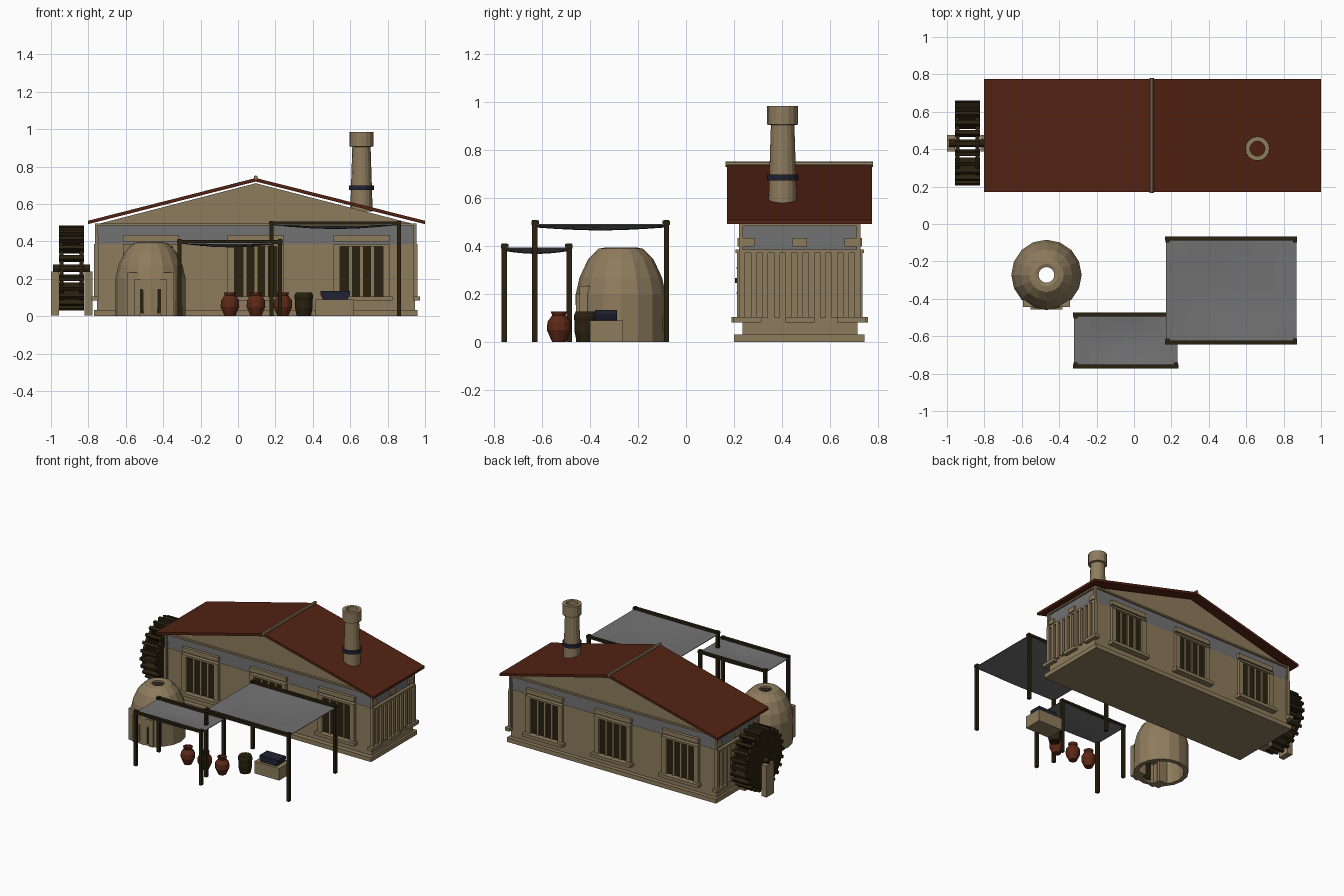
import bpy, bmesh, math
from mathutils import Matrix, Vector

if "Cube" in bpy.data.objects:
    bpy.data.objects.remove(bpy.data.objects["Cube"])


def mat(name, rgb):
    m = bpy.data.materials.new(name)
    m.diffuse_color = (*rgb, 1)
    m.use_nodes = True
    m.node_tree.nodes["Principled BSDF"].inputs["Base Color"].default_value = m.diffuse_color
    return m


TAN = mat("sandstone", (0.27, 0.20, 0.11))
RED = mat("roof_red", (0.085, 0.016, 0.006))
CLAY = mat("clay_red", (0.11, 0.022, 0.009))
WOOD = mat("dark_wood", (0.022, 0.015, 0.005))
GREY = mat("cloth_grey", (0.17, 0.17, 0.17))
NAVY = mat("iron_navy", (0.014, 0.016, 0.032))


def finish(name, bm, material):
    bmesh.ops.recalc_face_normals(bm, faces=bm.faces)
    me = bpy.data.meshes.new(name)
    bm.to_mesh(me)
    bm.free()
    me.materials.append(material)
    ob = bpy.data.objects.new(name, me)
    bpy.context.collection.objects.link(ob)
    return ob


def boxes(name, material, *specs):
    """Each spec is x0, x1, y0, y1, z0, z1."""
    bm = bmesh.new()
    for x0, x1, y0, y1, z0, z1 in specs:
        m = Matrix.Translation(((x0 + x1) / 2, (y0 + y1) / 2, (z0 + z1) / 2))
        m = m @ Matrix.Diagonal((x1 - x0, y1 - y0, z1 - z0, 1))
        bmesh.ops.create_cube(bm, size=1, matrix=m)
    return finish(name, bm, material)


def lathe(name, material, x, y, profile, n, closed=False):
    """Spin (radius, z) points; closed joins the last ring to the first."""
    bm = bmesh.new()
    rings = [[bm.verts.new((x + r * math.cos(2 * math.pi * i / n),
                            y + r * math.sin(2 * math.pi * i / n), z)) for i in range(n)]
             for r, z in profile]
    pairs = list(zip(rings, rings[1:]))
    if closed:
        pairs.append((rings[-1], rings[0]))
    else:
        bm.faces.new(rings[0])
        bm.faces.new(rings[-1])
    for a, b in pairs:
        for i in range(n):
            j = (i + 1) % n
            bm.faces.new((a[i], a[j], b[j], b[i]))
    return finish(name, bm, material)


def prism(name, material, pts, y0, y1):
    """Extrude an (x, z) outline along y."""
    bm = bmesh.new()
    f = bm.faces.new([bm.verts.new((x, y0, z)) for x, z in pts])
    ext = bmesh.ops.extrude_face_region(bm, geom=[f])
    bmesh.ops.translate(bm, vec=(0, y1 - y0, 0),
                        verts=[v for v in ext["geom"] if isinstance(v, bmesh.types.BMVert)])
    return finish(name, bm, material)


# House body
CX, CY = 0.095, 0.475
boxes("plinth", TAN, (-0.77, 0.96, 0.20, 0.745, 0, 0.032))
boxes("walls", TAN, (-0.755, 0.945, 0.235, 0.715, 0.03, 0.385))
boxes("upper_band", GREY, (-0.75, 0.94, 0.237, 0.713, 0.38, 0.49))
boxes("cornice", TAN, (-0.765, 0.955, 0.222, 0.728, 0.485, 0.496))
boxes("corner_posts", TAN, *[(x - 0.008, x + 0.008, y - 0.008, y + 0.008, 0.1, 0.49)
                             for x in (-0.757, 0.947) for y in (0.23, 0.72)])
prism("gable", TAN, [(-0.745, 0.494), (0.935, 0.494), (CX, 0.711)], 0.237, 0.713)

# Long-side windows, mirrored front to back
for side, s in (("front", -1), ("back", 1)):
    def yb(a, b):
        return tuple(sorted((CY + s * a, CY + s * b)))
    for k, x in enumerate((-0.465, CX, 0.66)):
        boxes(f"{side}_window_glass_{k}", WOOD, (x - 0.115, x + 0.115, *yb(0.23, 0.244), 0.105, 0.375))
        frame = [(x - 0.165, x + 0.165, *yb(0.23, 0.285), 0.083, 0.106),
                 (x - 0.15, x + 0.15, *yb(0.23, 0.26), 0.40, 0.434),
                 (x - 0.15, x + 0.15, *yb(0.23, 0.268), 0.372, 0.386)]
        for d in (-1, 1):
            c = x + d * 0.132
            frame.append((c - 0.018, c + 0.018, *yb(0.23, 0.262), 0.1, 0.375))
        for d in (-0.058, 0, 0.058):
            frame.append((x + d - 0.008, x + d + 0.008, *yb(0.24, 0.252), 0.105, 0.375))
        boxes(f"{side}_window_frame_{k}", TAN, *frame)

# End-wall columns, sills and lintels, mirrored left to right
for side, s, wall in (("left", -1, -0.755), ("right", 1, 0.945)):
    def xb(d):
        return tuple(sorted((wall - s * 0.01, wall + s * d)))
    parts = [(*xb(0.016), 0.225, 0.725, 0.372, 0.386)]
    for y in (0.255, CY, 0.69):
        parts.append((*xb(0.028), y - 0.06, y + 0.06, 0.083, 0.106))
        parts.append((*xb(0.008), y - 0.03, y + 0.03, 0.40, 0.434))
    for i in range(11):
        y = 0.235 + 0.048 * i
        parts.append((*xb(0.016), y - 0.012, y + 0.012, 0.1, 0.375))
    boxes(f"{side}_end_columns", TAN, *parts)

# Roof slabs and ridge
prism("roof", RED, [(-0.803, 0.492), (CX, 0.720), (1.0, 0.492),
                    (1.0, 0.510), (CX, 0.739), (-0.803, 0.510)], 0.17, 0.775)
prism("ridge_cap", TAN, [(CX + 0.011 * math.cos(a * math.pi / 4), 0.742 + 0.011 * math.sin(a * math.pi / 4))
                         for a in range(8)], 0.165, 0.78)

# Chimney with band
lathe("chimney", TAN, 0.66, 0.403, [(0.06, 0.56), (0.049, 0.905), (0.065, 0.908), (0.065, 0.985),
                                    (0.04, 0.985), (0.04, 0.56)], 16, True)
lathe("chimney_band", NAVY, 0.66, 0.403, [(0.05, 0.675), (0.066, 0.675), (0.066, 0.70), (0.05, 0.70)], 16, True)

# Water wheel: two discs joined by paddles
WY, WZ = 0.432, 0.257
bm = bmesh.new()
turn = Matrix.Rotation(math.pi / 2, 4, 'Y')
for x, r, d in ((-0.943, 0.205, 0.022), (-0.837, 0.205, 0.022), (-0.89, 0.02, 0.2)):
    bmesh.ops.create_cone(bm, cap_ends=True, segments=24, radius1=r, radius2=r, depth=d,
                          matrix=Matrix.Translation((x, WY, WZ)) @ turn)
for i in range(24):
    m = (Matrix.Translation((-0.89, WY, WZ)) @ Matrix.Rotation(i * math.pi / 12, 4, 'X')
         @ Matrix.Translation((0, 0, 0.2)) @ Matrix.Diagonal((0.132, 0.022, 0.054, 1)))
    bmesh.ops.create_cube(bm, size=1, matrix=m)
finish("water_wheel", bm, WOOD)
boxes("wheel_supports", TAN, (-1.0, -0.957, 0.387, 0.477, 0.005, 0.24),
      (-0.822, -0.778, 0.387, 0.477, 0.005, 0.24))

# Domed kiln, hollow and open at the top and bottom
KX, KY = -0.468, -0.272
lathe("kiln", TAN, KX, KY, [(0.187, 0), (0.188, 0.2), (0.172, 0.27), (0.137, 0.345), (0.092, 0.39),
                            (0.06, 0.396), (0.042, 0.39), (0.042, 0.375), (0.12, 0.32), (0.155, 0.2),
                            (0.155, 0)], 16, True)
boxes("kiln_door_frame", TAN,
      (KX - 0.125, KX - 0.06, -0.445, -0.36, 0.0, 0.235), (KX + 0.06, KX + 0.125, -0.445, -0.36, 0.0, 0.235),
      (KX - 0.085, KX + 0.085, -0.458, -0.38, 0.145, 0.2),
      (KX - 0.085, KX - 0.055, -0.458, -0.38, 0, 0.15), (KX + 0.055, KX + 0.085, -0.458, -0.38, 0, 0.15))
boxes("kiln_opening", WOOD, (KX - 0.055, KX + 0.055, -0.452, -0.42, 0.015, 0.145))
boxes("kiln_grate", TAN, *[(KX + d - 0.005, KX + d + 0.005, -0.457, -0.45, 0.015, 0.145)
                           for d in (-0.03, 0, 0.03)])


# Cloth awnings on posts, sagging in the middle
def awning(name, x0, x1, y0, y1, z):
    parts = [(x0, x1, y0, y0 + 0.022, z - 0.005, z + 0.012), (x0, x1, y1 - 0.022, y1, z - 0.005, z + 0.012)]
    for x in (x0 + 0.012, x1 - 0.012):
        for y in (y0 + 0.014, y1 - 0.014):
            parts.append((x - 0.011, x + 0.011, y - 0.011, y + 0.011, 0, z + 0.016))
            inner = y + (0.018 if y < (y0 + y1) / 2 else -0.018)
            parts.append((x - 0.011, x + 0.011, min(y, inner), max(y, inner), z, z + 0.014))
    boxes(name + "_frame", WOOD, *parts)
    bm = bmesh.new()
    n = 6
    cols = []
    for i in range(n + 1):
        t = i / n
        x = x0 + 0.004 + t * (x1 - x0 - 0.008)
        col = []
        for j in range(n + 1):
            u = j / n
            sag = 0.022 * math.sin(math.pi * t) * (0.4 + 0.6 * math.sin(math.pi * u))
            col.append(bm.verts.new((x, y0 + 0.008 + u * (y1 - y0 - 0.016), z - 0.002 - sag)))
        cols.append(col)
    for a, b in zip(cols, cols[1:]):
        for j in range(n):
            bm.faces.new((a[j], b[j], b[j + 1], a[j + 1]))
    ob = finish(name + "_cloth", bm, GREY)
    sol = ob.modifiers.new("thickness", 'SOLIDIFY')
    sol.thickness = 0.004


awning("large_awning", 0.167, 0.872, -0.645, -0.067, 0.494)
awning("small_awning", -0.325, 0.237, -0.772, -0.473, 0.396)

# Clay pots, barrel and work bench
for k, x in enumerate((-0.043, 0.096, 0.24)):
    lathe(f"pot_{k}", CLAY, x, -0.53, [(0.028, 0), (0.05, 0.05), (0.048, 0.085), (0.028, 0.112),
                                       (0.034, 0.128), (0.022, 0.128), (0.02, 0.112)], 12)
lathe("barrel", WOOD, 0.352, -0.418, [(0.038, 0), (0.047, 0.045), (0.047, 0.09), (0.05, 0.095),
                                      (0.05, 0.11), (0.042, 0.128)], 12)
boxes("bench_block", TAN, (0.415, 0.62, -0.40, -0.262, 0, 0.09))
prism("anvil", NAVY, [(0.455, 0.088), (0.585, 0.088), (0.598, 0.115), (0.598, 0.135),
                      (0.442, 0.135), (0.442, 0.115)], -0.38, -0.288)
